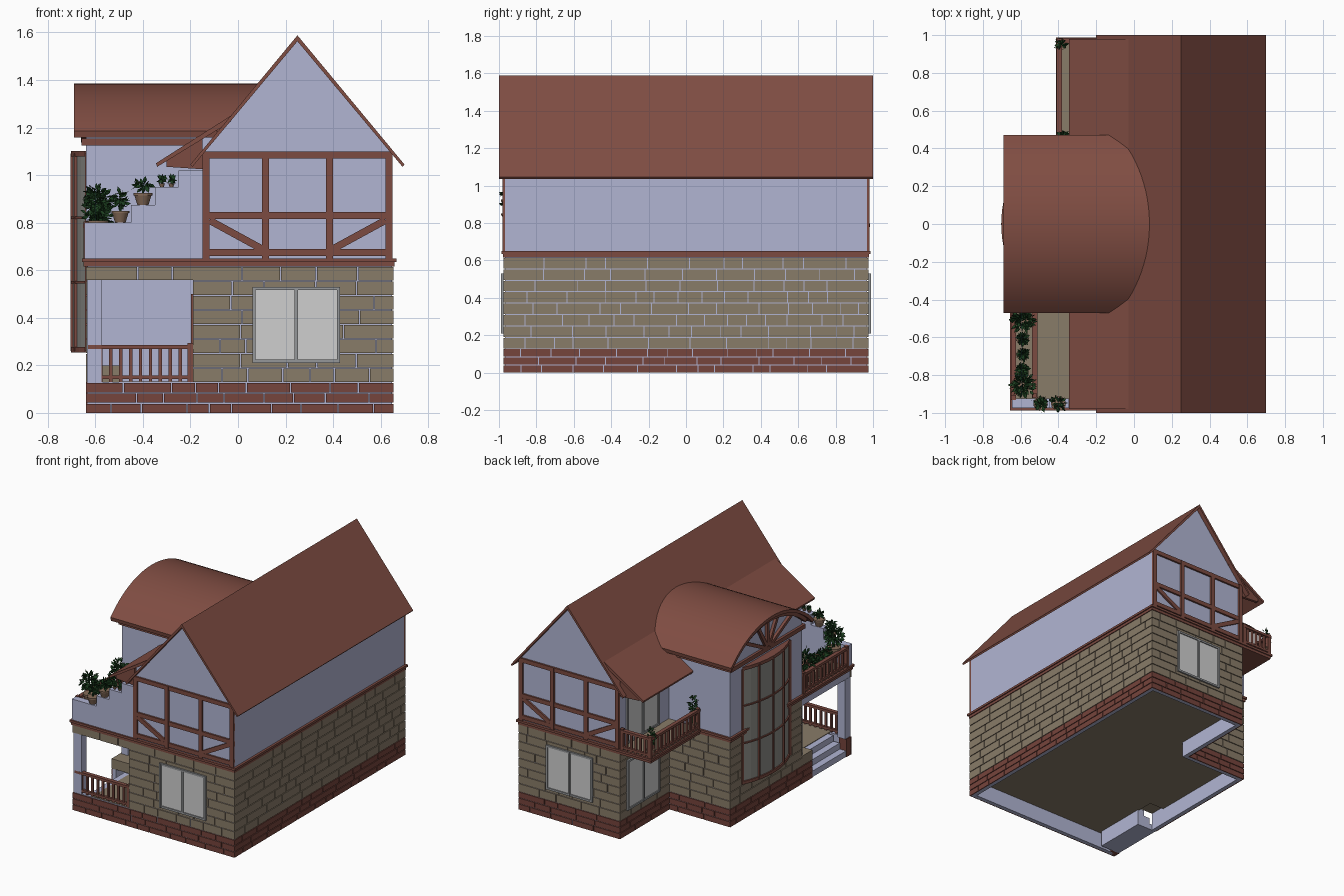
import bpy, bmesh, math, random
from mathutils import Vector, Matrix

if "Cube" in bpy.data.objects:
    bpy.data.objects.remove(bpy.data.objects["Cube"])
random.seed(4)

def mat(name, r, g, b):
    m = bpy.data.materials.new(name)
    m.diffuse_color = (r, g, b, 1)
    m.use_nodes = True
    m.node_tree.nodes["Principled BSDF"].inputs["Base Color"].default_value = m.diffuse_color
    return m

WALL = mat("lavender_plaster", .44, .46, .65)
ROOF = mat("roof_red_brown", .215, .074, .055)
WOOD = mat("timber_brown", .20, .07, .053)
BRICK = mat("plinth_brick", .18, .058, .045)
STONE = mat("tan_stone", .25, .20, .14)
GLASS = mat("window_pale", .62, .62, .62)
FRAME = mat("frame_grey", .30, .31, .32)
BOW = mat("bow_glass", .26, .26, .24)
LEAF = mat("leaf_green", .012, .05, .014)
POT = mat("clay_pot", .24, .15, .10)

class Part:
    """Collects solids into one named object."""
    def __init__(self, name, m):
        self.name, self.m, self.bm = name, m, bmesh.new()
    def prism(self, pts, axis, a, b):
        f = {'x': lambda u, v, w: (w, u, v), 'y': lambda u, v, w: (u, w, v),
             'z': lambda u, v, w: (u, v, w)}[axis]
        lo = [self.bm.verts.new(f(u, v, a)) for u, v in pts]
        hi = [self.bm.verts.new(f(u, v, b)) for u, v in pts]
        n = len(pts)
        self.bm.faces.new(lo)
        self.bm.faces.new(hi[::-1])
        for i in range(n):
            j = (i + 1) % n
            self.bm.faces.new((lo[i], hi[i], hi[j], lo[j]))
        return self
    def box(self, x0, x1, y0, y1, z0, z1):
        return self.prism([(x0, y0), (x1, y0), (x1, y1), (x0, y1)], 'z', z0, z1)
    def panel(self, axis, c0, c1, a0, a1, z0, z1):   # box on a wall facing x or y
        if axis == 'x':
            return self.box(c0, c1, a0, a1, z0, z1)
        return self.box(a0, a1, c0, c1, z0, z1)
    def stroke(self, p, q, w, axis, a, b):           # slanted bar in a wall plane
        p, q = Vector(p), Vector(q)
        d = (q - p).normalized() * w / 2
        n = Vector((-d.y, d.x))
        return self.prism([p + n, q + n, q - n, p - n], axis, a, b)
    def cone(self, x, y, z, r0, r1, h):
        bmesh.ops.create_cone(self.bm, cap_ends=True, segments=12, radius1=r0, radius2=r1,
                              depth=h, matrix=Matrix.Translation((x, y, z + h / 2)))
    def done(self, smooth=False, recalc=True):
        if recalc:
            bmesh.ops.recalc_face_normals(self.bm, faces=self.bm.faces)
        me = bpy.data.meshes.new(self.name)
        self.bm.to_mesh(me)
        me.materials.append(self.m)
        o = bpy.data.objects.new(self.name, me)
        bpy.context.collection.objects.link(o)
        if smooth:
            bpy.ops.object.select_all(action='DESELECT')
            o.select_set(True)
            bpy.context.view_layer.objects.active = o
            bpy.ops.object.shade_smooth_by_angle()
        return o

# Main body with gables, ground floor and bay block
ground = Part("ground_floor_walls", WALL)
ground.box(-.148, .648, -.968, .968, .13, .62)
ground.box(-.633, -.1, -.41, .403, .13, .62)
ground.box(-.19, -.14, -.968, -.40, .13, .62).done()
Part("upper_gable_walls", WALL).prism([(-.15, .62), (.65, .62), (.65, 1.085), (.25, 1.565), (-.15, 1.085)],
                                      'y', -.968, .968).done()
R, CZ = .652, .733
def arc(r, half, n=24):
    t = math.asin(half / r)
    return [(r * math.sin(-t + 2 * t * i / n), CZ + r * math.cos(-t + 2 * t * i / n)) for i in range(n + 1)]
Part("bay_upper_walls", WALL).prism([(-.41, .62)] + arc(R - .015, .41) + [(.41, .62)], 'x', -.64, 0).done()

# Open-bottomed plinth and floor
floor = Part("ground_slab", STONE)
floor.box(-.15, .645, -.965, .965, .115, .131).box(-.63, -.15, -.41, .40, .115, .131)
floor.box(-.49, -.15, -.965, -.41, .115, .133).box(-.64, -.49, -.53, -.41, .13, .20).done()
plinth = Part("plinth_backing", WALL)
plinth.box(-.633, .648, -.968, -.94, 0, .13).box(.62, .648, -.968, .968, 0, .13)
plinth.box(-.148, .648, .94, .968, 0, .13).box(-.148, -.12, .40, .968, 0, .13)
plinth.box(-.633, -.12, .375, .403, 0, .13).box(-.633, -.605, -.53, .403, 0, .13).done()

# Masonry: rows of raised blocks with visible joints
def masonry(p, axis, c, s, a, b, z0, z1, rows, avg):
    h = (z1 - z0) / rows
    for r in range(rows):
        u = a
        while u < b - .001:
            v = min(b, u + avg * random.uniform(.55, 1.35))
            if b - v < .04:
                v = b
            p.panel(axis, min(c, c - s * .008), max(c, c - s * .008), u, v - (.005 if v < b else 0),
                    z0 + r * h, z0 + (r + 1) * h - .005)
            u = v
walls = [('y', -.975, -1, -.19, .655), ('x', .655, 1, -.975, .975), ('y', .975, 1, -.155, .655),
         ('x', -.155, -1, .41, .975), ('y', .41, 1, -.64, -.155), ('x', -.64, -1, -.41, .41)]
stone, brick = Part("stone_blocks", STONE), Part("plinth_bricks", BRICK)
for i, w in enumerate(walls):
    masonry(stone, *w, .13, .618, 8, .17)
    a = {0: -.64, 5: -.53}.get(i, w[3])
    masonry(brick, w[0], w[1], w[2], a, w[4], 0, .13, 3, .16)
masonry(stone, 'y', -.975, -1, -.64, -.19, .56, .618, 1, .17)
brick.box(-.64, -.58, -.965, -.92, 0, .13)
stone.done()
brick.done()

# Porch: post, lintels, steps, door
porch = Part("porch_post_and_lintel", WALL)
porch.box(-.635, -.575, -.968, -.91, .13, .56).box(-.633, -.15, -.968, -.91, .56, .62)
porch.box(-.635, -.575, -.91, -.41, .56, .62).box(-.63, -.58, -.43, -.41, .13, .56).done()
steps = Part("porch_steps", WALL)
for i in range(3):
    steps.box(-.635 + i * .05, -.48, -.92, -.53, .043 * i, .043 * (i + 1))
steps.done()
Part("porch_door", WOOD).box(-.198, -.19, -.78, -.60, .133, .50).done()

# Floor band moulding and balcony floors
band, deck = Part("floor_band", WOOD), Part("balcony_floors", STONE)
for x0, x1, y0, y1 in [(-.155, .655, -.975, .975), (-.645, 0, -.975, .412), (-.40, 0, .40, .975)]:
    band.box(x0 - .004, x1 + .004, y0 - .004, y1 + .004, .615, .634)
    band.box(x0 - .012, x1 + .012, y0 - .012, y1 + .012, .634, .650)
band.done()
deck.box(-.64, -.15, -.96, -.41, .648, .655).box(-.40, -.15, .41, .97, .648, .655).done()

# Stepped parapet on the front balcony
Part("stepped_parapet", WALL).prism([(-.645, .65), (-.645, .80), (-.45, .80), (-.45, .875), (-.35, .875),
     (-.35, .95), (-.25, .95), (-.25, 1.02), (-.148, 1.02), (-.148, .65)], 'y', -.975, -.925).done()

# Railings
def railing(name, axis, c, a, b, z0, z1):
    p = Part(name, WOOD)
    p.panel(axis, c - .014, c + .014, a, b, z1 - .022, z1 - .004)
    p.panel(axis, c - .010, c + .010, a, b, z0 + .012, z0 + .028)
    n = max(2, round((b - a) / .042))
    for i in range(n + 1):
        u = a + .011 + (b - a - .022) * i / n
        w, top = (.012, z1 + .004) if i in (0, n) else (.007, z1 - .02)
        p.panel(axis, c - w, c + w, u - w, u + w, z0, top)
    p.done()
railing("porch_railing", 'y', -.955, -.63, -.19, .13, .29)
railing("front_balcony_railing", 'x', -.638, -.93, -.41, .65, .80)
railing("front_balcony_inner_rail", 'x', -.525, -.92, -.41, .65, .78)
railing("back_balcony_railing", 'x', -.395, .42, .98, .65, .80)
railing("back_balcony_end_railing", 'y', .97, -.40, -.16, .65, .80)

# Half timbering on both gables
timber = Part("half_timbering", WOOD)
for a, b in ((-.982, -.965), (.965, .982)):
    for x in (-.15, .10, .37, .62):
        timber.box(x, x + .03, a, b, .65, 1.10)
    for z in (.66, .815, 1.07):
        timber.box(-.15, .65, a + .001, b - .001, z, z + .03)
    for p, q in (((-.12, .81), (.10, .69)), ((.62, .81), (.40, .69))):
        timber.stroke(p, q, .03, 'y', a + .002, b - .002)
timber.done()

# Main roof, lean-to skirts and barrel vault
Part("main_roof", ROOF).prism([(.70, 1.045), (.25, 1.588), (-.20, 1.045), (-.20, 1.02), (.25, 1.56), (.70, 1.02)][:3]
     + [(-.192, 1.035), (.25, 1.563), (.692, 1.035)], 'y', -1, 1).done()
Part("lean_to_roof", ROOF).prism([(-.345, 1.05), (-.03, 1.25), (-.03, 1.225), (-.34, 1.035)], 'y', -.98, .98).done()
eave = Part("lean_to_ends", WOOD)
for y in (-.965, .945):
    eave.prism([(-.30, 1.035), (-.15, 1.025), (-.15, 1.16), (-.30, 1.07)], 'y', y, y + .02)
eave.done()
Part("barrel_vault", ROOF).prism(arc(R, .47) + arc(R - .022, .465)[::-1], 'x', -.69, .10).done(True)

# Sunburst timbers in the vault end, and the beam below
burst = Part("sunburst_timbers", WOOD)
burst.prism(arc(.632, .425) + arc(.605, .41)[::-1], 'x', -.672, -.635)
d, r = 1.155 - CZ, .615
for deg in (25, 58, 90, 122, 155):
    c, s = math.cos(math.radians(deg)), math.sin(math.radians(deg))
    t = -d * s + math.sqrt(d * d * s * s - d * d + r * r)
    burst.stroke((.02 * c, 1.14 + .02 * s), (t * c, 1.155 + t * s), .024, 'x', -.66, -.635)
burst.box(-.658, -.15, -.425, .425, 1.125, 1.155).done()

# Bow window: curved glass with frame grid
def bow(off, n=8):
    rr = .6375 + off
    t = math.asin(.27 / .6375)
    return [(-.0625 - rr * math.cos(-t + 2 * t * i / n), rr * math.sin(-t + 2 * t * i / n)) for i in range(n + 1)]
Part("bow_window_glass", BOW).prism(bow(-.006), 'z', .27, 1.09).done()
grid = Part("bow_window_frame", WOOD)
for z, h in ((.255, .022), (.545, .01), (.815, .01), (1.078, .024)):
    grid.prism(bow(.003) + [(-.62, .27), (-.62, -.27)], 'z', z, z + h)
for i, (x, y) in enumerate(bow(0)):
    if i % 2 == 0:
        w = .012 if i in (0, 8) else .006
        grid.box(x - .004, x + .03, y - w, y + w, .26, 1.09)
grid.done()

# Two-pane windows
frames, panes = Part("window_frames", FRAME), Part("window_panes", GLASS)
def window(axis, c, s, a0, a1, z0, z1):
    def add(p, t, *r):
        p.panel(axis, min(c, c + s * t), max(c, c + s * t), *r)
    m, w = (a0 + a1) / 2, .014
    add(panes, .005, a0 + .004, a1 - .004, z0 + .004, z1 - .004)
    for u in (a0, m - w / 2, a1 - w):
        add(frames, .013, u, u + w, z0, z1)
    for z in (z0, z1 - w):
        add(frames, .012, a0, a1, z, z + w)
window('y', -.975, -1, .06, .43, .21, .53)
window('y', .975, 1, .06, .43, .21, .53)
window('x', -.155, -1, .53, .90, .18, .54)
window('x', -.15, -1, .53, .90, .66, 1.01)
window('x', -.15, -1, -.85, -.50, .66, 1.01)
frames.done()
panes.done()

# Potted plants
pots, leaves = Part("plant_pots", POT), Part("plant_leaves", LEAF)
def plant(x, y, z, pr, ph, fr, fh, n):
    pots.cone(x, y, z, pr * .65, pr, ph * .8)
    pots.cone(x, y, z + ph * .8, pr * 1.12, pr * 1.12, ph * .2)
    leaves.cone(x, y, z + ph, .004, .003, fh * .6)
    mid = Vector((x, y, z + ph + fh * .55))
    for _ in range(n):
        v = Vector([random.gauss(0, 1) for _ in range(3)]).normalized()
        c = mid + Vector((v.x * fr, v.y * fr, v.z * fh * .45)) * random.uniform(.4, 1)
        a = (v + Vector((0, 0, random.uniform(-.6, .6)))).normalized() * .017
        b = a.cross(Vector([random.gauss(0, 1) for _ in range(3)])).normalized() * .009
        leaves.bm.faces.new([leaves.bm.verts.new(q) for q in (c - a, c + b, c + a, c - b)])
plant(-.59, -.85, .74, .04, .07, .068, .15, 190)
for y, f, h in ((-.77, .03, .14), (-.69, .03, .13), (-.61, .03, .13), (-.51, .065, .20)):
    plant(-.59, y, .66, .03, .07, f, h, 70 if f < .05 else 170)
plant(-.495, -.95, .80, .034, .05, .036, .09, 60)
plant(-.40, -.95, .875, .036, .05, .042, .06, 40)
for x in (-.32, -.28):
    plant(x, -.95, .95, .012, .015, .014, .03, 18)
plant(-.385, .95, .655, .025, .05, .028, .16, 40)
plant(-.375, .46, .655, .025, .05, .03, .22, 45)
pots.done(True)
leaves.done(recalc=False)
